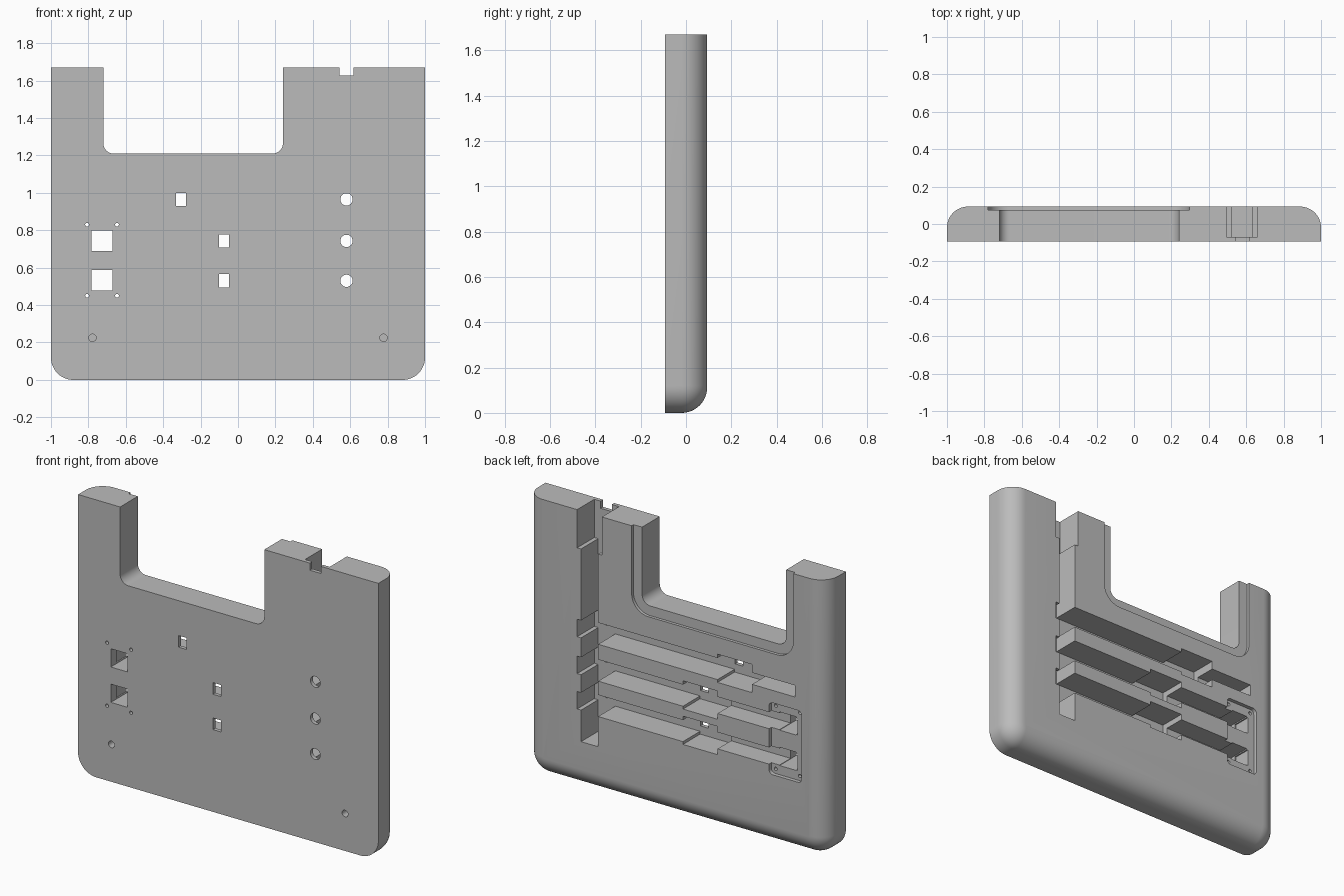
import bpy, bmesh, math

if "Cube" in bpy.data.objects:
    bpy.data.objects.remove(bpy.data.objects["Cube"], do_unlink=True)

TOP, FRONT, BACK = 1.67, -0.093, 0.093
FLOOR = -0.07                      # bottom of the deep rear channels
CORNER, FILLET = 0.12, 0.112


def arc(cx, cz, r, start, end, steps=12):
    angles = [math.radians(start + (end - start) * i / steps) for i in range(steps + 1)]
    return [(cx + r * math.cos(a), cz + r * math.sin(a)) for a in angles]


def loft(name, rings):
    """Solid from matching (outline, y) rings with capped ends."""
    bm = bmesh.new()
    loops = [[bm.verts.new((x, y, z)) for x, z in outline] for outline, y in rings]
    n = len(loops[0])
    for a, b in zip(loops, loops[1:]):
        for i in range(n):
            j = (i + 1) % n
            bm.faces.new((a[i], a[j], b[j], b[i]))
    bm.faces.new(loops[0])
    bm.faces.new(loops[-1])
    bmesh.ops.recalc_face_normals(bm, faces=bm.faces)
    mesh = bpy.data.meshes.new(name)
    bm.to_mesh(mesh)
    bm.free()
    obj = bpy.data.objects.new(name, mesh)
    bpy.context.collection.objects.link(obj)
    return obj


cutters = []


def cut(outline, y0, y1):
    obj = loft("cutter", [(outline, y0), (outline, y1)])
    obj.hide_render = True
    cutters.append(obj)


def cut_box(x0, x1, z0, z1, y0=FLOOR, y1=0.2):
    cut([(x0, z0), (x1, z0), (x1, z1), (x0, z1)], y0, y1)


def cut_hole(x, z, r, y0=-0.2, y1=0.2):
    cut(arc(x, z, r, 0, 345, 23), y0, y1)


def u_shape(x0, x1, z0, r):
    return ([(x0, 2)] + arc(x0 + r, z0 + r, r, 180, 270)
            + arc(x1 - r, z0 + r, r, 270, 360) + [(x1, 2)])


def rounded(x0, x1, z0, z1, r):
    return (arc(x0 + r, z0 + r, r, 180, 270, 6) + arc(x1 - r, z0 + r, r, 270, 360, 6)
            + arc(x1 - r, z1 - r, r, 0, 90, 6) + arc(x0 + r, z1 - r, r, 90, 180, 6))


# Main shell: flat front, rounded lower corners, filleted rear edges
def shell_outline(inset):
    c, r = 1 - CORNER, CORNER - inset
    return ([(-1 + inset, TOP)] + arc(-c, CORNER, r, 180, 270)
            + arc(c, CORNER, r, 270, 360) + [(1 - inset, TOP)])


rings = [(shell_outline(0), FRONT)]
for i in range(13):
    t = math.radians(90 * i / 12)
    rings.append((shell_outline(FILLET * (1 - math.cos(t))),
                  BACK - FILLET + FILLET * math.sin(t)))
body = loft("housing_panel", rings)

# Large top cutout with its shallow rear ledge
cut(u_shape(-0.72, 0.24, 1.21, 0.055), -0.2, 0.2)
cut(u_shape(-0.78, 0.297, 1.152, 0.11), 0.075, 0.2)

# Vertical cable channel, wider chamber at the top and front exit slot
cut_box(0.52, 0.634, 0.28, 1.9)
cut_box(0.495, 0.66, 1.44, 1.95)
cut_box(0.543, 0.617, 1.627, 2, -0.2, 0)

# Three horizontal channels: (height, switch position, narrow end half height)
for z, x, half in ((0.965, -0.305, 0.035), (0.743, -0.075, 0.05), (0.53, -0.075, 0.05)):
    cut_box(x, 0.57, z - 0.068, z + 0.062)
    cut_box(0.5, 0.66, z - 0.06, z + 0.045)
    cut_box(x - 0.2, x + 0.03, z - 0.085, z + 0.085)
    cut_box(-0.79, x, z - half, z + half, -0.035)
    cut_box(x - 0.027, x + 0.027, z - 0.035, z + 0.035, -0.2, 0)
    cut_hole(0.58, z, 0.033, -0.2, 0)

# Socket openings and the shallow mounting recess behind them
for z in (0.745, 0.532):
    cut_box(-0.782, -0.672, z - 0.055, z + 0.055, -0.2)
cut(rounded(-0.835, -0.618, 0.422, 0.855, 0.025), 0.07, 0.2)
for x in (-0.807, -0.647):
    for z in (0.45, 0.83):
        cut_hole(x, z, 0.01)

# Blind screw holes in the front
for x in (-0.778, 0.778):
    cut_hole(x, 0.225, 0.02, -0.2, 0.05)

# Carve everything out and keep the result
for c in cutters:
    mod = body.modifiers.new("carve", 'BOOLEAN')
    mod.operation, mod.solver, mod.object = 'DIFFERENCE', 'EXACT', c
bpy.context.view_layer.update()
carved = bpy.data.meshes.new_from_object(
    body.evaluated_get(bpy.context.evaluated_depsgraph_get()))
body.modifiers.clear()
body.data = carved
for c in cutters:
    bpy.data.objects.remove(c, do_unlink=True)
carved.shade_smooth()
carved.set_sharp_from_angle(angle=math.radians(30))

# Plain grey plastic
grey = bpy.data.materials.new("plain_grey")
grey.use_nodes = True
grey.diffuse_color = (0.5, 0.5, 0.5, 1)
grey.node_tree.nodes["Principled BSDF"].inputs["Base Color"].default_value = (0.5, 0.5, 0.5, 1)
carved.materials.clear()
carved.materials.append(grey)
